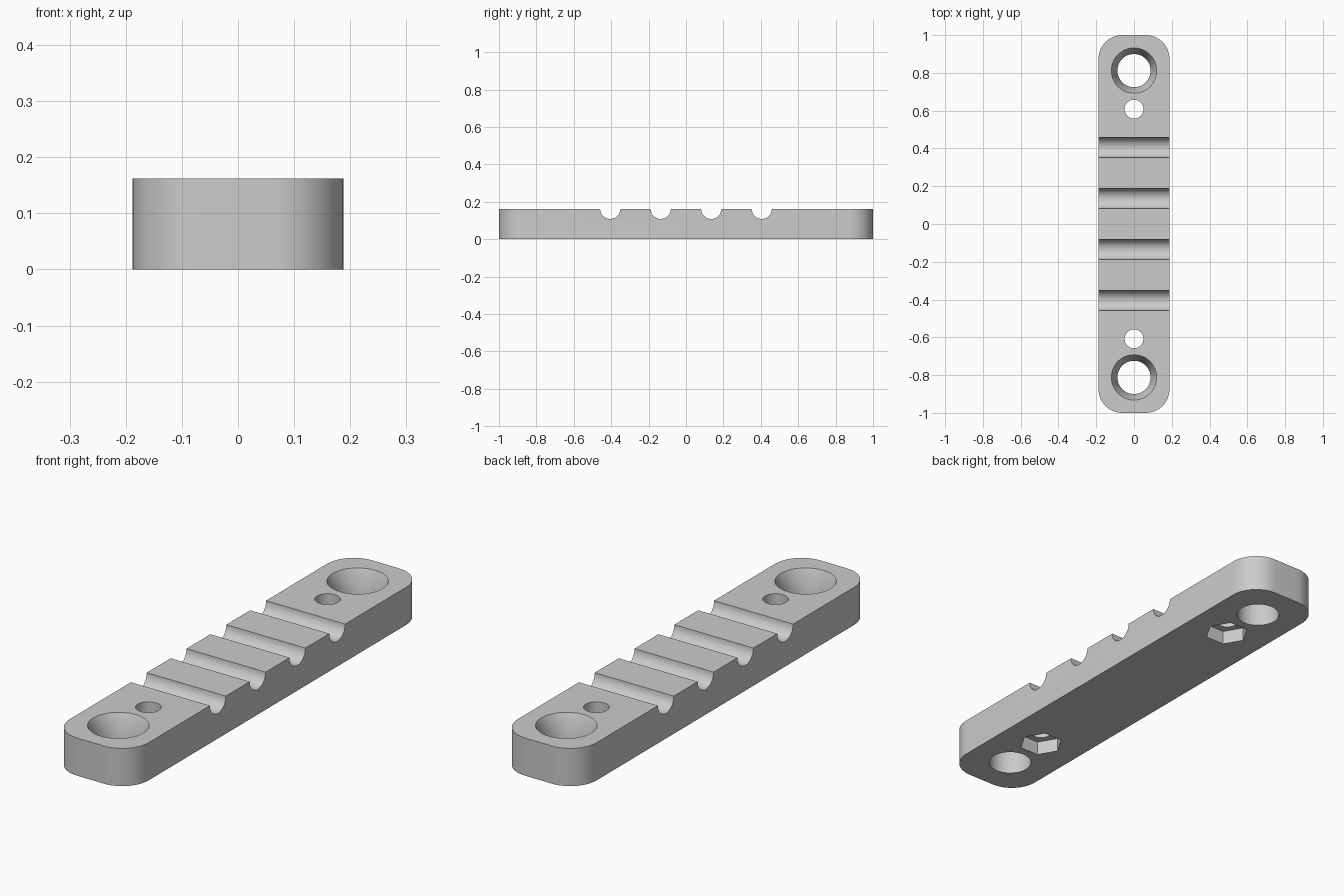
import bpy, bmesh, math
from mathutils import Matrix

if "Cube" in bpy.data.objects:
    bpy.data.objects.remove(bpy.data.objects["Cube"])

W, L, H = 0.188, 1.0, 0.162   # half width, half length, height
R = 0.125                     # corner radius

grey = bpy.data.materials.new("light grey")
grey.diffuse_color = (0.6, 0.6, 0.6, 1)
grey.use_nodes = True
grey.node_tree.nodes["Principled BSDF"].inputs["Base Color"].default_value = grey.diffuse_color


def finish(bm, name):
    bmesh.ops.recalc_face_normals(bm, faces=bm.faces)
    mesh = bpy.data.meshes.new(name)
    bm.to_mesh(mesh)
    bm.free()
    mesh.materials.append(grey)
    obj = bpy.data.objects.new(name, mesh)
    bpy.context.collection.objects.link(obj)
    return obj


def cone(name, r_low, r_high, z0, z1, y, sides=48, turn=None):
    """Round or hexagonal cutter standing on the z axis, or turned about its centre."""
    bm = bmesh.new()
    bmesh.ops.create_cone(bm, cap_ends=True, segments=sides, radius1=r_low,
                          radius2=r_high, depth=z1 - z0)
    if turn:
        bmesh.ops.rotate(bm, verts=bm.verts, matrix=turn)
    bmesh.ops.translate(bm, verts=bm.verts, vec=(0, y, (z0 + z1) / 2))
    return finish(bm, name)


# Bar: rounded rectangle pulled up
bm = bmesh.new()
outline = []
for i, (sx, sy) in enumerate([(1, 1), (-1, 1), (-1, -1), (1, -1)]):
    for k in range(13):
        a = math.pi / 2 * (i + k / 12)
        outline.append(bm.verts.new((sx * (W - R) + R * math.cos(a),
                                     sy * (L - R) + R * math.sin(a), 0)))
base = bm.faces.new(outline)
top = bmesh.ops.extrude_face_region(bm, geom=[base])["geom"]
bmesh.ops.translate(bm, vec=(0, 0, H),
                    verts=[v for v in top if isinstance(v, bmesh.types.BMVert)])
bar = finish(bm, "cable_bar")

cutters = []
# Four round grooves across the top
for y in (-0.405, -0.135, 0.135, 0.405):
    cutters.append(cone("groove_cutter", 0.054, 0.054, H - 0.5, H + 0.5, y,
                        turn=Matrix.Rotation(math.pi / 2, 3, 'Y')))
    cutters[-1].location.z = 0

# Countersunk mounting holes, small bolt holes and hexagonal nut pockets
for s in (-1, 1):
    slope = 0.032 / 0.07
    cutters += [
        cone("mount_hole_cutter", 0.088, 0.088, -0.1, H + 0.1, s * 0.812),
        cone("countersink_cutter", 0.088, 0.12 + 0.02 * slope, H - 0.07, H + 0.02, s * 0.812),
        cone("bolt_hole_cutter", 0.05, 0.05, -0.1, H + 0.1, s * 0.608),
        cone("nut_pocket_cutter", 0.09, 0.09, -0.1, 0.06, s * 0.608, sides=6,
             turn=Matrix.Rotation(math.pi / 2, 3, 'Z')),
    ]

bpy.context.view_layer.objects.active = bar
for c in cutters:
    m = bar.modifiers.new("cut", 'BOOLEAN')
    m.operation, m.solver, m.object = 'DIFFERENCE', 'EXACT', c
    bpy.ops.object.modifier_apply(modifier=m.name)
for c in cutters:
    bpy.data.objects.remove(c, do_unlink=True)

bpy.ops.object.select_all(action='DESELECT')
bar.select_set(True)
bpy.ops.object.shade_smooth_by_angle(angle=math.radians(30))
